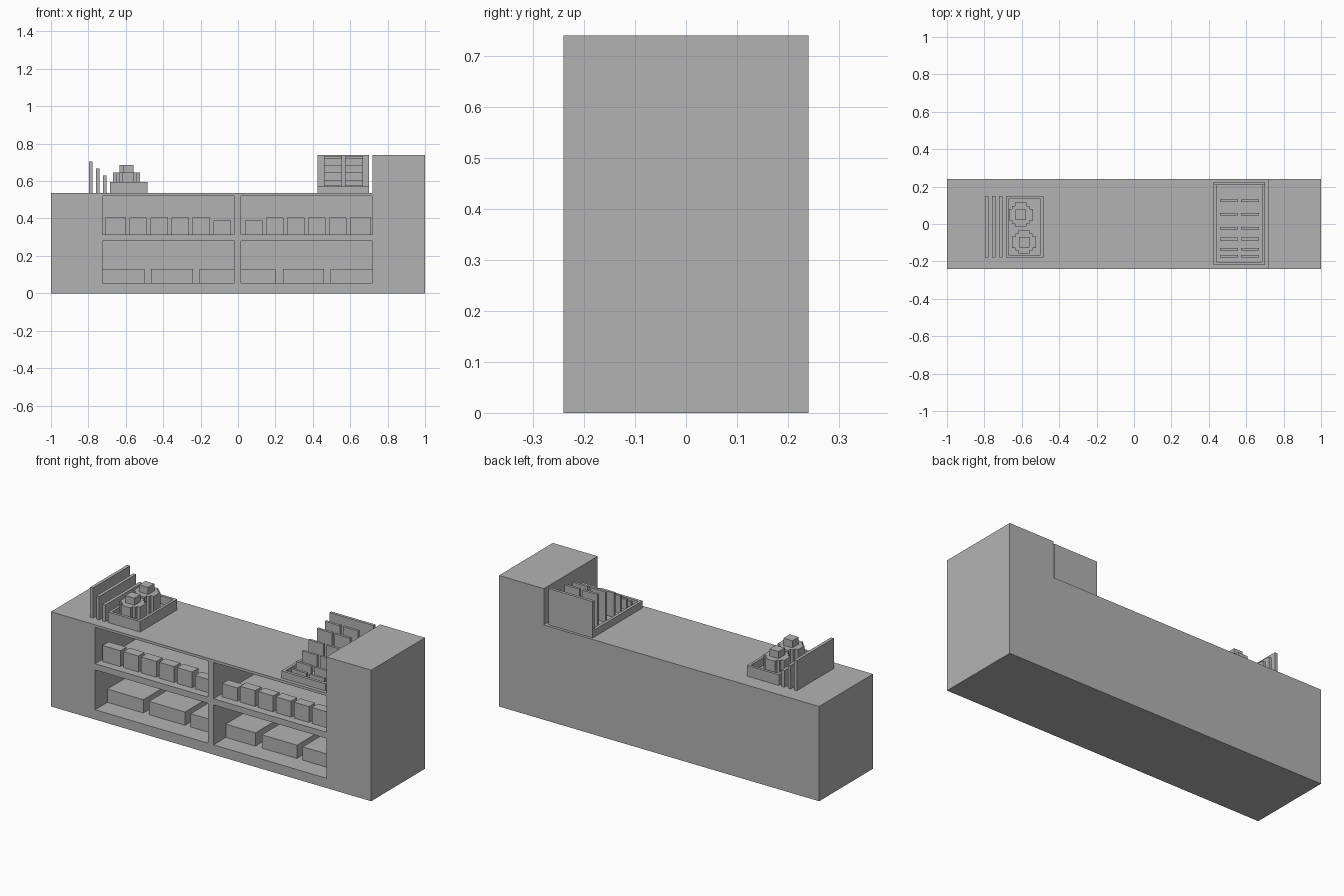
import bpy, bmesh

cube = bpy.data.objects.get("Cube")
if cube:
    bpy.data.objects.remove(cube, do_unlink=True)

GREY = (0.45, 0.45, 0.45, 1)
grey = bpy.data.materials.new("plain grey")
grey.use_nodes = True
grey.diffuse_color = GREY
grey.node_tree.nodes["Principled BSDF"].inputs["Base Color"].default_value = GREY

HALF = 0.24      # half depth of the counter
TOP = 0.535      # height of the worktop


def finish(name, bm):
    bmesh.ops.recalc_face_normals(bm, faces=bm.faces)
    mesh = bpy.data.meshes.new(name)
    bm.to_mesh(mesh)
    bm.free()
    mesh.materials.append(grey)
    obj = bpy.data.objects.new(name, mesh)
    bpy.context.collection.objects.link(obj)
    return obj


def box(name, xs, ys, zs):
    bm = bmesh.new()
    bmesh.ops.create_cube(bm, size=1)
    for v in bm.verts:
        v.co = [r[0] if c < 0 else r[1] for c, r in zip(v.co, (xs, ys, zs))]
    return finish(name, bm)


def extrude(name, points, low, high, axis):
    """Extrude a flat outline along y or z."""
    bm = bmesh.new()
    place = (lambda a, b: (a, low, b)) if axis == "y" else (lambda a, b: (a, b, low))
    face = bm.faces.new([bm.verts.new(place(a, b)) for a, b in points])
    new = bmesh.ops.extrude_face_region(bm, geom=[face])["geom"]
    for v in new:
        if isinstance(v, bmesh.types.BMVert):
            setattr(v.co, axis, high)
    return finish(name, bm)


def cut(target, cutter):
    mod = target.modifiers.new("cut", "BOOLEAN")
    mod.operation, mod.solver, mod.object = "DIFFERENCE", "EXACT", cutter
    bpy.context.view_layer.update()
    graph = bpy.context.evaluated_depsgraph_get()
    mesh = bpy.data.meshes.new_from_object(target.evaluated_get(graph))
    target.modifiers.clear()
    target.data = mesh
    bpy.data.objects.remove(cutter, do_unlink=True)


def tray(name, xs, ys, top, rim, floor):
    obj = box(name, xs, ys, (TOP, top))
    cut(obj, box("cutter", (xs[0] + rim, xs[1] - rim),
                 (ys[0] + rim, ys[1] - rim), (floor, top + 0.1)))


# Counter with a tall end, hollowed into four shelf bays
counter = extrude("counter", [(-1, 0), (1, 0), (1, 0.74), (0.72, 0.74),
                              (0.72, TOP), (-1, TOP)], -HALF, HALF, "y")
LOWER, UPPER = (0.055, 0.28), (0.315, 0.52)
for xs in ((-0.725, -0.02), (0.015, 0.72)):
    for zs in (LOWER, UPPER):
        cut(counter, box("cutter", xs, (-HALF - 0.1, 0.2), zs))

# Large boxes on the lower shelves
for i, xs in enumerate([(-0.725, -0.5), (-0.465, -0.24), (-0.205, -0.02),
                        (0.015, 0.2), (0.24, 0.46), (0.495, 0.72)]):
    box(f"large_box_{i + 1}", xs, (-0.13, 0.08), (LOWER[0], 0.13))

# Small boxes on the upper shelves, the middle ones shorter
for side in (-1, 1):
    for i in range(6):
        left = 0.038 + 0.112 * i
        right = left + (0.113 if i == 5 else 0.094)
        xs = sorted((side * left, side * right))
        height = 0.39 if i == 0 else 0.405
        box(f"small_box_{'left' if side > 0 else 'right'}_{i + 1}",
            xs, (-0.195, -0.14), (UPPER[0], height))

# Upright boards in descending height
for i in range(3):
    x = -0.797 + 0.038 * i
    box(f"upright_board_{i + 1}", (x, x + 0.018), (-0.18, 0.15), (TOP, 0.705 - 0.038 * i))

# Tray with two stepped round cakes
tray("cake_tray", (-0.685, -0.485), (-0.18, 0.15), 0.595, 0.015, 0.55)
quarter = [(0.064, 0.03), (0.046, 0.03), (0.046, 0.046), (0.03, 0.046), (0.03, 0.064)]
flip = [(-x, y) for x, y in reversed(quarter)]
outline = quarter + flip + [(-x, -y) for x, y in quarter] + [(-x, -y) for x, y in reversed(flip)]
outline = quarter + flip + [(-x, -y) for x, y in quarter] + [(x, -y) for x, y in reversed(quarter)]
for i, (cx, cy) in enumerate([(-0.605, 0.05), (-0.588, -0.097)]):
    extrude(f"cake_{i + 1}", [(cx + x, cy + y) for x, y in outline], 0.55, 0.645, "z")
    box(f"cake_top_{i + 1}", (cx - 0.028, cx + 0.028), (cy - 0.028, cy + 0.028), (0.645, 0.685))

# Display rack: tray, back panel and two columns of rising cards
tray("rack_tray", (0.425, 0.7), (-0.22, 0.225), 0.575, 0.016, 0.55)
box("rack_back", (0.425, 0.7), (0.209, 0.225), (TOP, 0.74))
for y, top in ((-0.173, 0.58), (-0.134, 0.607), (-0.08, 0.647),
               (-0.022, 0.687), (0.053, 0.722), (0.125, 0.735)):
    for x in (0.46, 0.572):
        box("rack_card", (x, x + 0.095), (y - 0.007, y + 0.007), (0.55, top))
